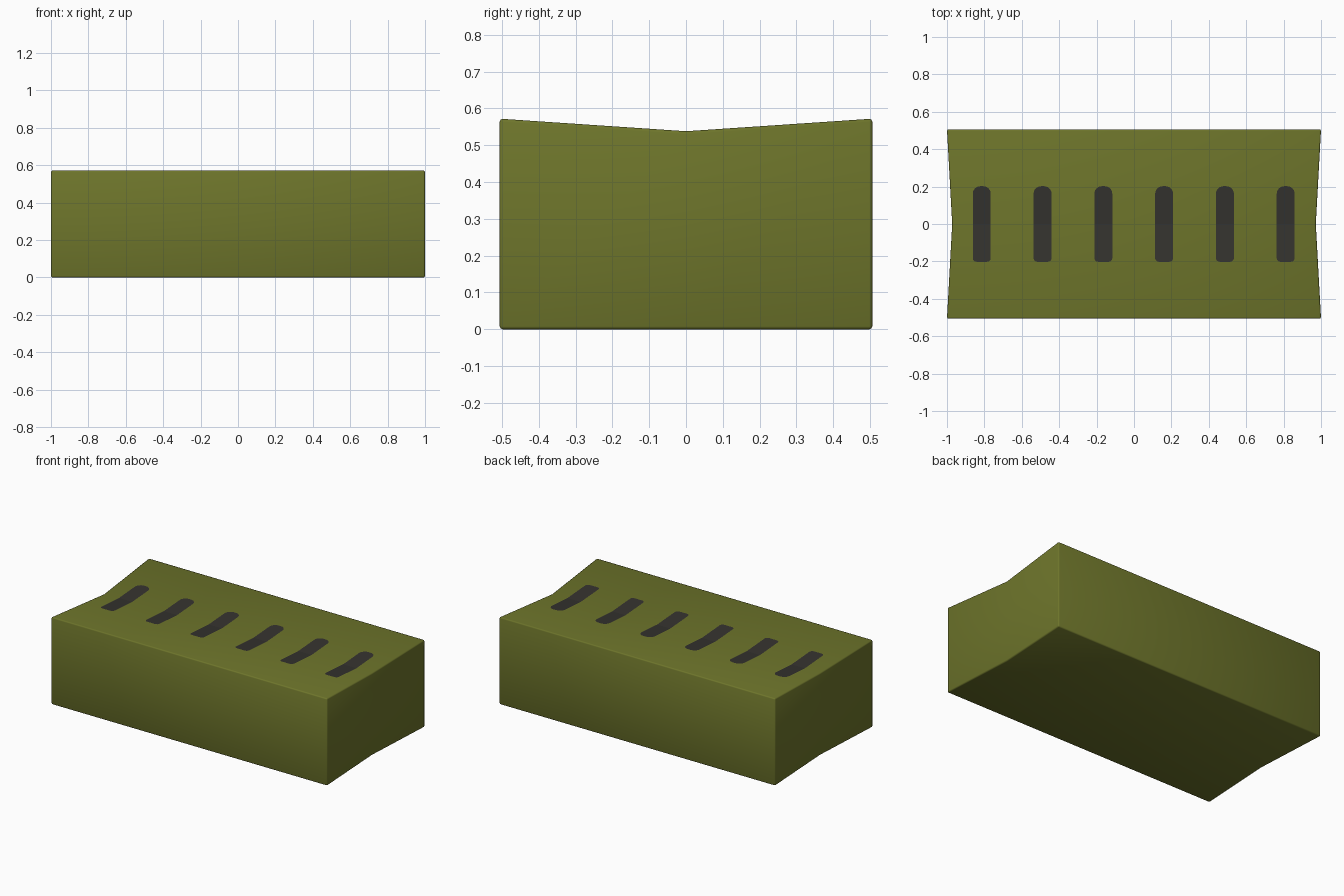
import bpy, bmesh, math

if "Cube" in bpy.data.objects:
    bpy.data.objects.remove(bpy.data.objects["Cube"])

HALF_Y = 0.506


def material(name, rgb):
    m = bpy.data.materials.new(name)
    m.diffuse_color = (*rgb, 1)
    m.use_nodes = True
    m.node_tree.nodes["Principled BSDF"].inputs["Base Color"].default_value = m.diffuse_color
    return m


olive = material("olive", (0.155, 0.178, 0.024))
charcoal = material("charcoal", (0.035, 0.033, 0.028))


def top_z(y):
    return 0.538 + 0.034 * abs(y) / HALF_Y


def end_x(y):
    return 0.972 + 0.028 * abs(y) / HALF_Y


def make(name, bm, mat):
    me = bpy.data.meshes.new(name)
    bm.to_mesh(me)
    bm.free()
    me.materials.append(mat)
    ob = bpy.data.objects.new(name, me)
    bpy.context.collection.objects.link(ob)
    return ob


# block: three rectangular cross-sections, the middle one pinched
bm = bmesh.new()
rings = []
for y in (-HALF_Y, 0, HALF_Y):
    x, z = end_x(y), top_z(y)
    rings.append([bm.verts.new(p) for p in ((-x, y, 0), (x, y, 0), (x, y, z), (-x, y, z))])
for a, b in zip(rings, rings[1:]):
    for i in range(4):
        j = (i + 1) % 4
        bm.faces.new((a[i], a[j], b[j], b[i]))
bm.faces.new(rings[0])
bm.faces.new(rings[-1])
bmesh.ops.recalc_face_normals(bm, faces=bm.faces)
# soften the outer edges only, leaving the central creases
edges = [e for e in bm.edges if e.calc_face_angle() > 1]
bmesh.ops.bevel(bm, geom=edges, offset=0.008, segments=2, profile=0.5, affect='EDGES')
for f in bm.faces:
    f.smooth = True
make("block", bm, olive)


# slot markings: thin rounded plates that follow the creased top
def half_outline(cx, side, radius, w=0.048, length=0.202):
    pts = [(cx + w, 0)]
    for sx, start in ((1, 0), (-1, 90)):
        for k in range(7):
            a = math.radians(start + 15 * k)
            pts.append((cx + sx * (w - radius) + radius * math.cos(a),
                        side * (length - radius + radius * math.sin(a))))
    pts.append((cx - w, 0))
    return pts if side > 0 else pts[::-1]


bm = bmesh.new()
for i in range(6):
    cx = -0.814 + 0.325 * i
    for side, radius in ((1, 0.04), (-1, 0.02)):
        bm.faces.new([bm.verts.new((x, y, top_z(y) + 0.003))
                      for x, y in half_outline(cx, side, radius)])
bmesh.ops.remove_doubles(bm, verts=bm.verts, dist=1e-5)
make("top_slots", bm, charcoal)
